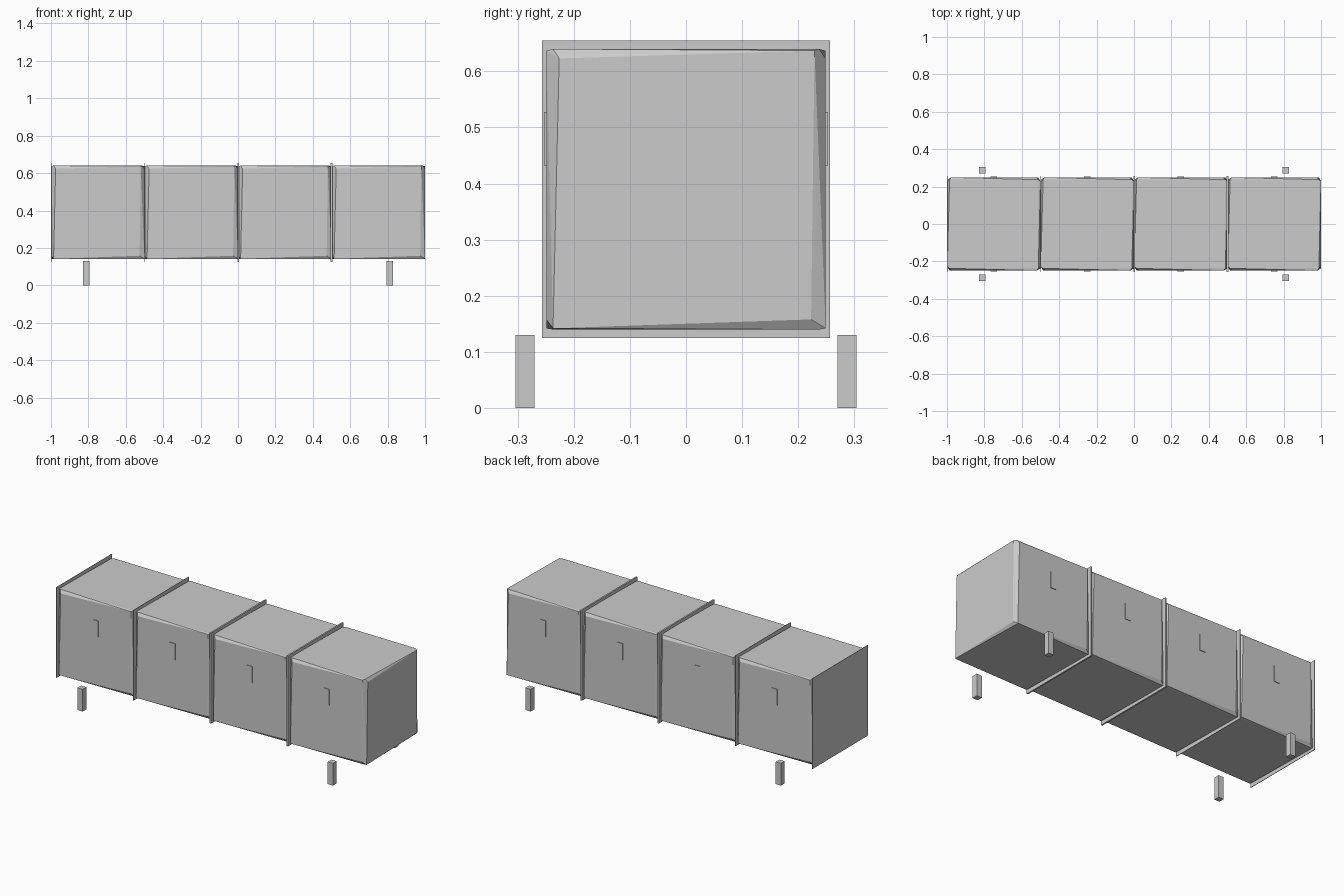
import bpy, bmesh
from mathutils import Matrix, Vector

if "Cube" in bpy.data.objects:
    bpy.data.objects.remove(bpy.data.objects["Cube"])


def finish(bm, name):
    bmesh.ops.recalc_face_normals(bm, faces=bm.faces)
    mesh = bpy.data.meshes.new(name)
    bm.to_mesh(mesh)
    bm.free()
    obj = bpy.data.objects.new(name, mesh)
    bpy.context.collection.objects.link(obj)
    return obj


def box(name, center, size):
    bm = bmesh.new()
    bmesh.ops.create_cube(bm, size=1)
    bmesh.ops.scale(bm, vec=size, verts=bm.verts)
    bmesh.ops.translate(bm, vec=center, verts=bm.verts)
    return finish(bm, name)


def cushion(name, x):
    # Cube with uneven, tapering corner chamfers, as a hull of its six faces
    h = 0.249
    side = [(-0.226, 0.233), (0.229, 0.247), (0.223, -0.232), (-0.237, -0.248)]
    bm = bmesh.new()
    for i in range(4):
        turn = Matrix.Rotation(i * 1.5707963, 4, 'Z')
        for u, v in side:
            bm.verts.new(turn @ Vector((h, u, v)))
    for z in (-0.25, 0.25):
        for sx in (-1, 1):
            for sy in (-1, 1):
                bm.verts.new((sx * 0.237, sy * 0.237, z))
    res = bmesh.ops.convex_hull(bm, input=bm.verts)
    loose = [v for v in bm.verts if not v.link_faces]
    bmesh.ops.delete(bm, geom=loose, context='VERTS')
    bmesh.ops.translate(bm, vec=(x, 0, 0.39), verts=bm.verts)
    return finish(bm, name)


# Four storage cubes with flush tabs on front and back
for i in range(4):
    x = -0.749 + 0.5 * i
    cushion(f"cube_{i + 1}", x)
    for side, s in (("front", -1), ("back", 1)):
        box(f"{side}_tab_{i + 1}", (x, s * 0.247, 0.48), (0.035, 0.012, 0.095))

# Divider plates, thin at the left end
for i, t in enumerate((0.003, 0.003, 0.009, 0.009)):
    x = -0.9985 + 0.4995 * i
    box(f"divider_{i + 1}", (x, 0, 0.39), (t, 0.513, 0.53))

# Four short legs
for sx in (-1, 1):
    for sy in (-1, 1):
        box("leg", (sx * 0.811, sy * 0.287, 0.065), (0.034, 0.034, 0.13))
